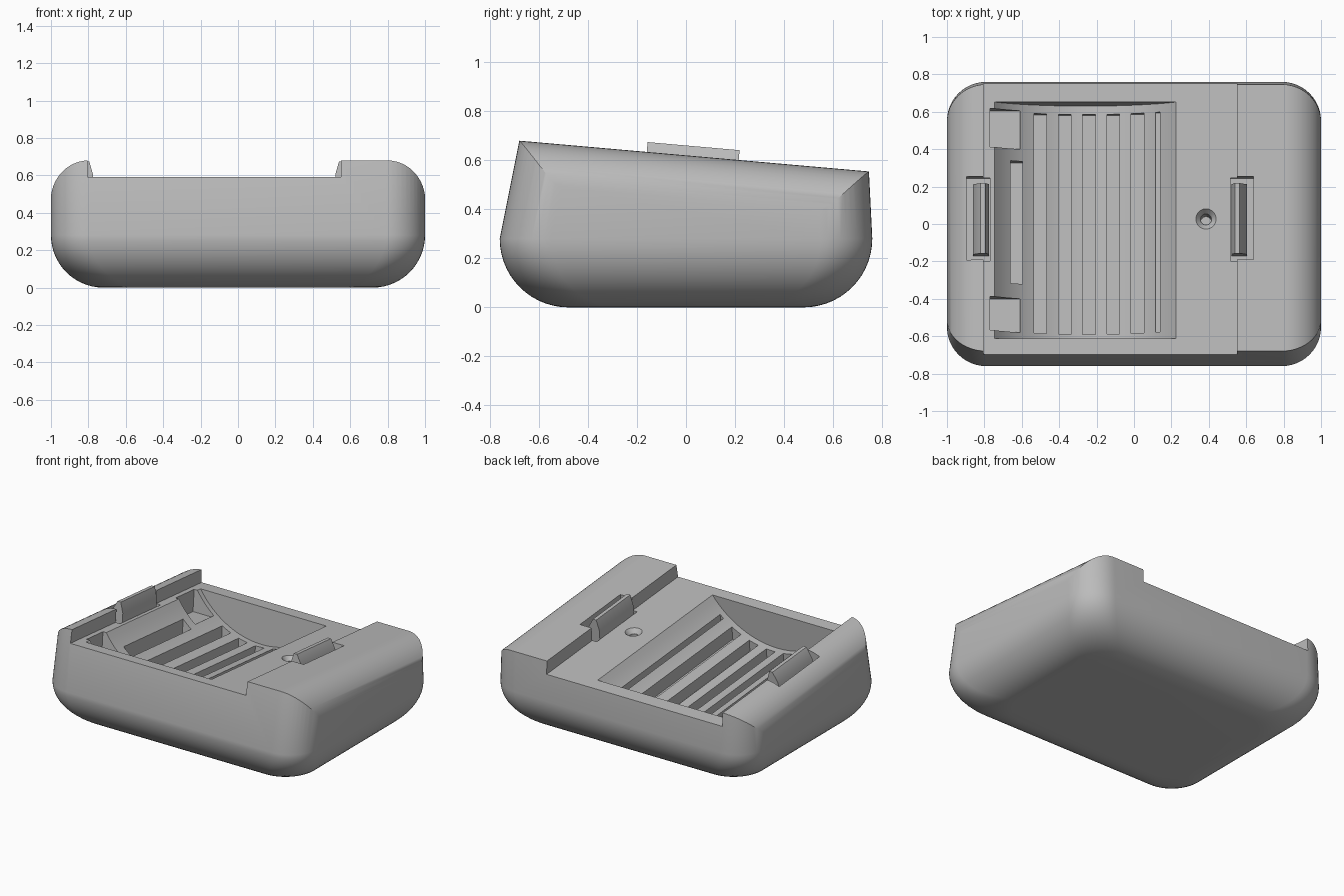
import bpy, bmesh
from math import sin, cos, pi, sqrt
from mathutils import Matrix

cube = bpy.data.objects.get("Cube")
if cube:
    bpy.data.objects.remove(cube, do_unlink=True)

grey = bpy.data.materials.new("plain grey")
grey.use_nodes = True
colour = (0.5, 0.5, 0.5, 1)
grey.diffuse_color = colour
grey.node_tree.nodes["Principled BSDF"].inputs["Base Color"].default_value = colour

# Frame of the tilted lid plane: x, y along the plane, h above it
TILT = 0.088
LID = Matrix(((1, 0, 0, 0), (0, 1, TILT, 0), (0, -TILT, 1, 0.62), (0, 0, 0, 1)))


def finish(bm, name):
    bmesh.ops.recalc_face_normals(bm, faces=bm.faces)
    mesh = bpy.data.meshes.new(name)
    bm.to_mesh(mesh)
    bm.free()
    mesh.materials.append(grey)
    obj = bpy.data.objects.new(name, mesh)
    bpy.context.collection.objects.link(obj)
    return obj


def loft(rings, name):
    bm = bmesh.new()
    rows = [[bm.verts.new(p) for p in ring] for ring in rings]
    for a, b in zip(rows, rows[1:]):
        for i in range(len(a)):
            j = (i + 1) % len(a)
            bm.faces.new((a[i], a[j], b[j], b[i]))
    bm.faces.new(rows[0])
    bm.faces.new(rows[-1])
    return finish(bm, name)


def prism(name, profile, y0, y1):
    """Extrude an (x, h) profile along the tilted lid."""
    rings = [[LID @ Matrix.Translation((x, y, h)).translation for x, h in profile]
             for y in (y0, y1)]
    return loft(rings, name)


def box(name, x0, x1, y0, y1, h0, h1):
    return prism(name, [(x0, h0), (x1, h0), (x1, h1), (x0, h1)], y0, y1)


def activate(obj):
    bpy.ops.object.select_all(action='DESELECT')
    obj.select_set(True)
    bpy.context.view_layer.objects.active = obj


def combine(target, tool, operation='DIFFERENCE'):
    tool.hide_render = True
    mod = target.modifiers.new("cut", 'BOOLEAN')
    mod.operation, mod.solver, mod.object = operation, 'EXACT', tool
    activate(target)
    bpy.ops.object.modifier_apply(modifier=mod.name)
    bpy.data.objects.remove(tool, do_unlink=True)


# Tub with rounded corners, bowl bottom and leaning front
def ring(half_x, front, back, z, radius=0.21, steps=12):
    points = []
    corners = ((half_x, back), (-half_x, back), (-half_x, front), (half_x, front))
    for k, (cx, cy) in enumerate(corners):
        cx -= radius if cx > 0 else -radius
        cy -= radius if cy > 0 else -radius
        for i in range(steps + 1):
            a = (k + i / steps) * pi / 2
            points.append((cx + radius * cos(a), cy + radius * sin(a), z))
    return points


BOWL = 0.28
rings = []
for i in range(15):
    a = i / 14 * pi / 2
    inset = BOWL * (1 - sin(a))
    rings.append(ring(1 - inset, inset - 0.76, 0.76 - inset, BOWL * (1 - cos(a))))
rings.append(ring(1, -0.66, 0.735, 0.78))
body = loft(rings, "body")

# Sloping lid with rolled side edges
right_edge = [(0.8 + 0.202 * cos(i / 12 * pi / 2), 0.2 * sin(i / 12 * pi / 2) - 0.2)
              for i in range(13)]
left_edge = [(-x, h) for x, h in reversed(right_edge)]
lid = prism("lid_shape", [(1.002, -1.5)] + right_edge + left_edge + [(-1.002, -1.5)],
            -1.3, 1.3)
combine(body, lid, 'INTERSECT')

# Open channel across the lid
FLOOR = -0.09
combine(body, box("channel", -0.805, 0.55, -1.2, 1.2, FLOOR, 0.3))

# Curved trough
MID, HALF, DEPTH = -0.26, 0.485, 0.25
RADIUS = (HALF ** 2 + DEPTH ** 2) / (2 * DEPTH)


def trough_h(x):
    drop = sqrt(RADIUS ** 2 - (x - MID) ** 2) - (RADIUS - DEPTH)
    return FLOOR - max(drop, 0)


arc = [MID - HALF + 2 * HALF * i / 40 for i in range(41)]
profile = [(x, trough_h(x)) for x in arc] + [(MID + HALF, 0), (MID - HALF, 0)]
combine(body, prism("trough", profile, -0.605, 0.66))

# Slots between the ribs
for i in range(6):
    x0 = -0.535 + 0.13 * i
    x1 = x0 + (0.068 if i < 5 else 0.025)
    low = trough_h((x0 + x1) / 2) - (0.07 if i < 5 else 0.04)
    combine(body, box("slot", x0, x1, -0.56, 0.615, low, FLOOR - 0.03))

# Side pockets of the trough
for x0, x1, y0, y1, h in ((-0.77, -0.61, 0.42, 0.625, -0.24),
                          (-0.77, -0.61, -0.56, -0.38, -0.24),
                          (-0.66, -0.595, -0.3, 0.355, -0.32)):
    combine(body, box("pocket", x0, x1, y0, y1, h, 0))

# Countersunk screw hole
for r0, r1, h0, h1 in ((0.03, 0.055, FLOOR - 0.03, FLOOR + 0.001),
                       (0.028, 0.028, FLOOR - 0.18, FLOOR)):
    rings = [[LID @ Matrix.Translation((0.385 + r * cos(k * pi / 16),
                                        0.035 + r * sin(k * pi / 16), h)).translation
              for k in range(32)] for r, h in ((r0, h0), (r1, h1))]
    combine(body, loft(rings, "screw_hole"))

# Clip notches and clips, mirrored about the channel middle
CLIP = [(-0.775, -0.18), (-0.775, -0.03), (-0.795, 0.04),
        (-0.82, 0.04), (-0.86, -0.03), (-0.86, -0.18)]
NOTCH = [(-0.77, -0.14), (-0.77, 0.2), (-0.895, 0.2), (-0.895, -0.14)]
clips = []
for side in ("right", "left"):
    def place(points):
        return [(x if side == "right" else 2 * -0.1275 - x, h) for x, h in points]
    combine(body, prism("notch", place(NOTCH), -0.19, 0.255))
    clips.append(prism(side + "_clip", place(CLIP), -0.16, 0.215))

for obj in [body] + clips:
    activate(obj)
    bpy.ops.object.shade_smooth_by_angle(angle=pi / 6)
